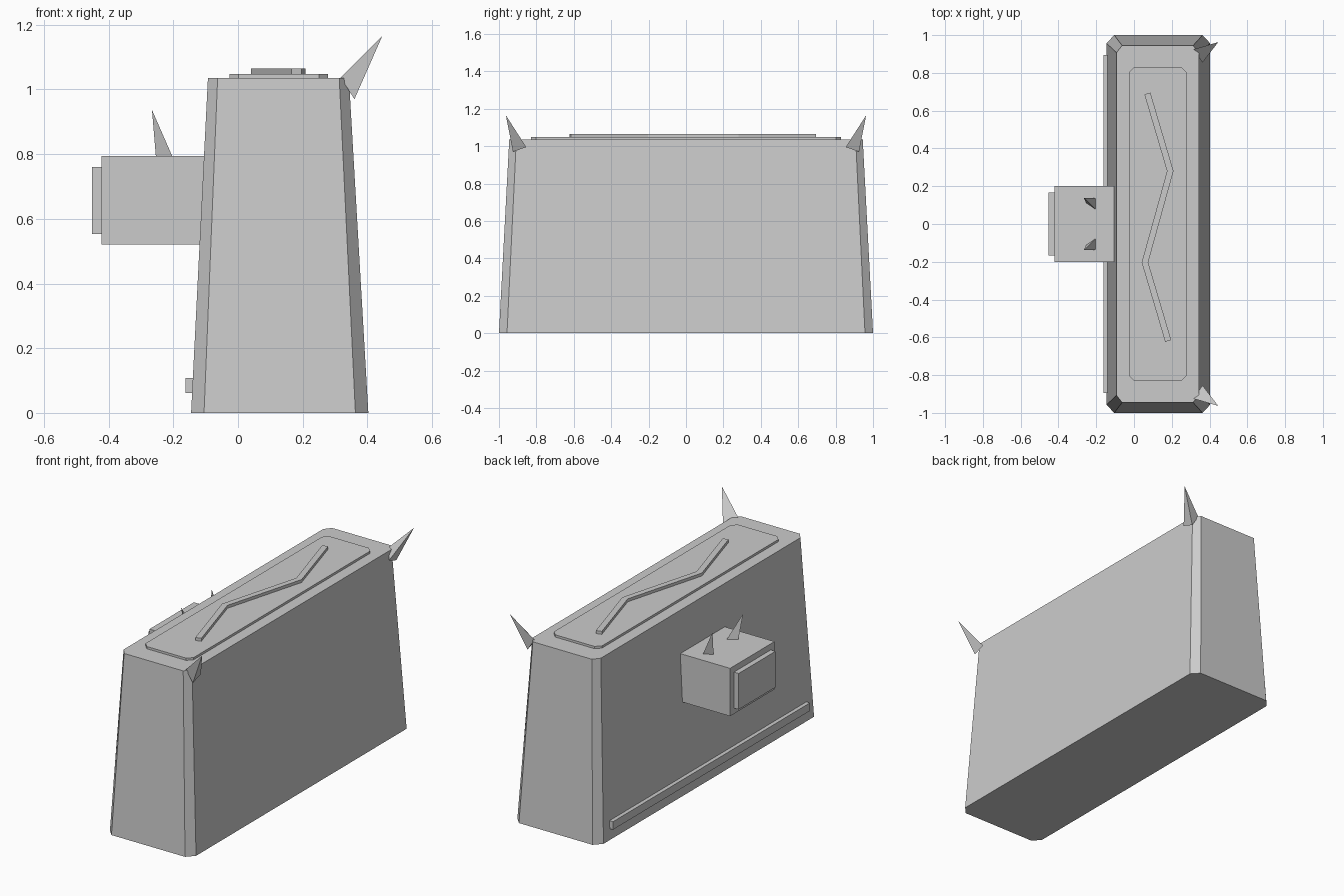
import bpy, bmesh
from mathutils import Vector

cube = bpy.data.objects.get("Cube")
if cube:
    bpy.data.objects.remove(cube, do_unlink=True)

grey = bpy.data.materials.new("plain grey")
grey.use_nodes = True
colour = (0.6, 0.6, 0.6, 1)
grey.diffuse_color = colour
grey.node_tree.nodes["Principled BSDF"].inputs["Base Color"].default_value = colour


def loft(name, bottom, top):
    """Solid between a bottom loop and a top loop; a single top point makes a spike."""
    bm = bmesh.new()
    low = [bm.verts.new(p) for p in bottom]
    high = [bm.verts.new(p) for p in top]
    n = len(low)
    bm.faces.new(low)
    if len(high) > 1:
        bm.faces.new(high)
    for i in range(n):
        j = (i + 1) % n
        if len(high) > 1:
            bm.faces.new((low[i], low[j], high[j], high[i]))
        else:
            bm.faces.new((low[i], low[j], high[0]))
    bmesh.ops.recalc_face_normals(bm, faces=bm.faces)
    mesh = bpy.data.meshes.new(name)
    bm.to_mesh(mesh)
    bm.free()
    mesh.materials.append(grey)
    obj = bpy.data.objects.new(name, mesh)
    bpy.context.collection.objects.link(obj)
    return obj


def chamfered(cx, hx, hy, cut_x, cut_y, z):
    """Rectangle loop with clipped corners."""
    loop = []
    for sx, sy in ((1, 1), (-1, 1), (-1, -1), (1, -1)):
        pair = [(cx + sx * hx, sy * (hy - cut_y), z),
                (cx + sx * (hx - cut_x), sy * hy, z)]
        loop += pair if sx == sy else pair[::-1]
    return loop


def box(name, x, y, z):
    def ring(h):
        return [(x[0], y[0], h), (x[1], y[0], h), (x[1], y[1], h), (x[0], y[1], h)]
    return loft(name, ring(z[0]), ring(z[1]))


# Tapered main body with clipped corners
TOP = 1.035
loft("body", chamfered(0.129, 0.274, 1.0, 0.04, 0.043, 0),
     chamfered(0.125, 0.218, 0.945, 0.03, 0.038, TOP))

# Raised panel on the top
loft("top_panel", chamfered(0.126, 0.153, 0.83, 0.028, 0.028, TOP - 0.01),
     chamfered(0.126, 0.153, 0.83, 0.028, 0.028, 1.048))

# Zigzag ridge on the panel, mitred at the bends
path = [Vector(p) for p in ((0.071, 0.691), (0.192, 0.28), (0.058, -0.203), (0.181, -0.619))]
dirs = [(b - a).normalized() for a, b in zip(path, path[1:])]
left, right = [], []
for i, p in enumerate(path):
    d0, d1 = dirs[max(i - 1, 0)], dirs[min(i, len(dirs) - 1)]
    mid = (d0 + d1).normalized()
    normal = Vector((-mid.y, mid.x))
    offset = normal * 0.0165 / mid.dot(d0)
    left.append(p + offset)
    right.append(p - offset)
outline = left + right[::-1]
loft("zigzag_ridge", [(p.x, p.y, 1.04) for p in outline], [(p.x, p.y, 1.065) for p in outline])

# Side box with its face plate, and the low rail
box("side_box", (-0.422, -0.06), (-0.202, 0.202), (0.52, 0.795))
box("side_box_plate", (-0.452, -0.415), (-0.167, 0.167), (0.553, 0.76))
box("low_rail", (-0.162, -0.12), (-0.895, 0.895), (0.062, 0.108))

# Three-sided spikes, mirrored front to back
for side, s in (("front", -1), ("back", 1)):
    loft(side + "_corner_spike",
         [(0.362, s * 0.854, 0.995), (0.36, s * 0.925, 0.97), (0.317, s * 0.925, 1.037)],
         [(0.446, s * 0.963, 1.165)])
    loft(side + "_box_spike",
         [(-0.203, s * 0.077, 0.793), (-0.203, s * 0.136, 0.793), (-0.254, s * 0.112, 0.793)],
         [(-0.266, s * 0.139, 0.937)])
